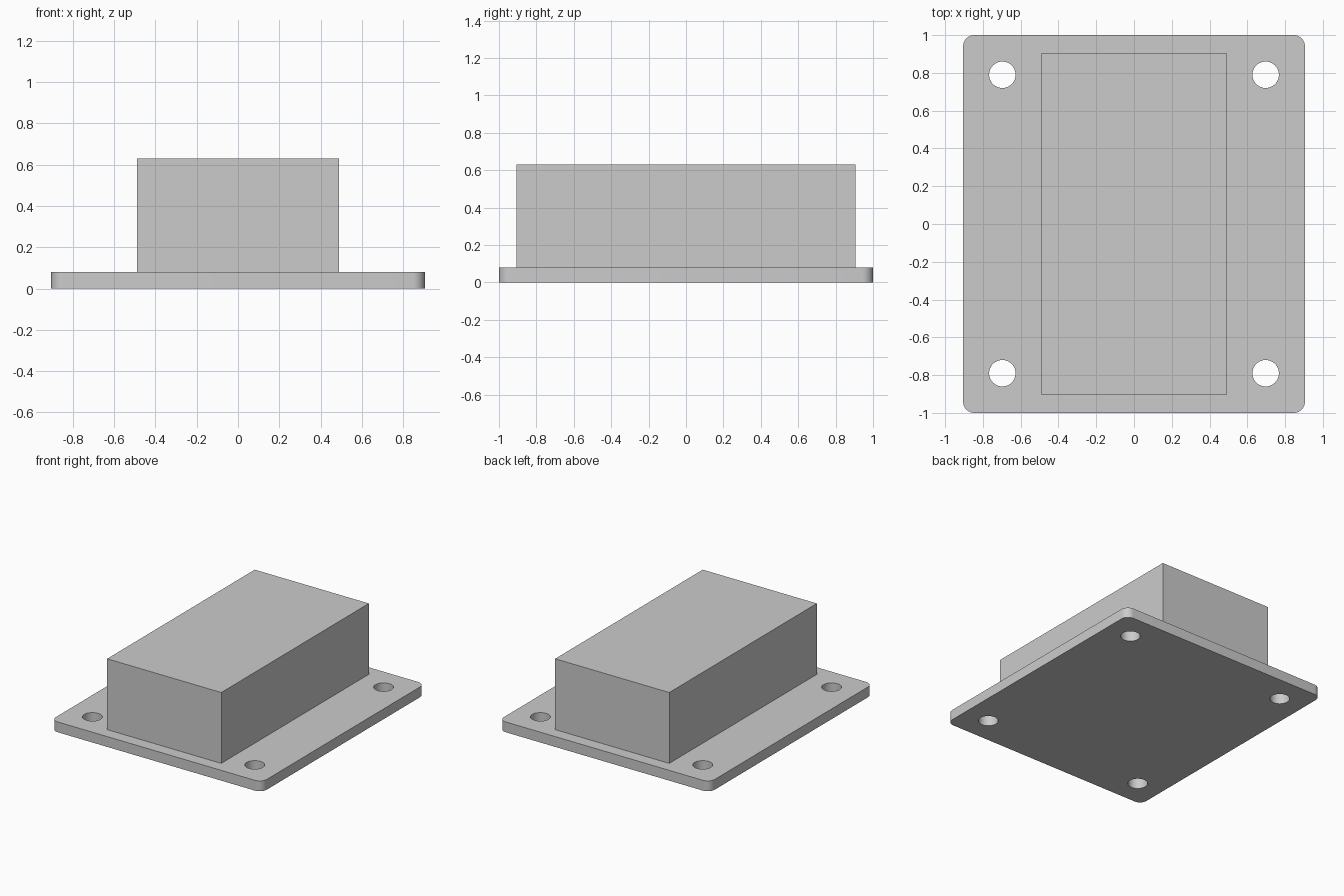
import bpy
import bmesh
from math import pi, cos, sin

if "Cube" in bpy.data.objects:
    bpy.data.objects.remove(bpy.data.objects["Cube"], do_unlink=True)

PLATE_X, PLATE_Y, PLATE_H = 0.905, 1.0, 0.08
BOX_X, BOX_Y, TOP = 0.49, 0.905, 0.63
CORNER_R, HOLE_R = 0.06, 0.07
HOLE_X, HOLE_Y = 0.697, 0.79

# Single grey finish
grey = bpy.data.materials.new("light grey")
grey.use_nodes = True
colour = (0.6, 0.6, 0.6, 1)
grey.diffuse_color = colour
grey.node_tree.nodes["Principled BSDF"].inputs["Base Color"].default_value = colour


def prism(name, outline, bottom, top):
    """Extrude a closed outline between two heights."""
    bm = bmesh.new()
    base = bm.faces.new([bm.verts.new((x, y, bottom)) for x, y in outline])
    side = bmesh.ops.extrude_face_region(bm, geom=[base], use_keep_orig=True)
    verts = [v for v in side["geom"] if isinstance(v, bmesh.types.BMVert)]
    bmesh.ops.translate(bm, verts=verts, vec=(0, 0, top - bottom))
    bmesh.ops.recalc_face_normals(bm, faces=bm.faces)
    mesh = bpy.data.meshes.new(name)
    bm.to_mesh(mesh)
    bm.free()
    mesh.materials.append(grey)
    obj = bpy.data.objects.new(name, mesh)
    bpy.context.collection.objects.link(obj)
    return obj


def arc(cx, cy, radius, start, sweep, steps):
    return [(cx + radius * cos(start + sweep * i / steps),
             cy + radius * sin(start + sweep * i / steps)) for i in range(steps + 1)]


# Base plate with rounded corners
outline = []
for i, (sx, sy) in enumerate([(1, 1), (-1, 1), (-1, -1), (1, -1)]):
    outline += arc(sx * (PLATE_X - CORNER_R), sy * (PLATE_Y - CORNER_R),
                   CORNER_R, i * pi / 2, pi / 2, 10)
plate = prism("base_plate", outline, 0, PLATE_H)

# Four mounting holes through the plate
for sx in (-1, 1):
    for sy in (-1, 1):
        circle = arc(sx * HOLE_X, sy * HOLE_Y, HOLE_R, 0, 2 * pi, 40)[:-1]
        cutter = prism("hole_cutter", circle, -0.1, PLATE_H + 0.1)
        cutter.hide_render = True
        cut = plate.modifiers.new("hole", 'BOOLEAN')
        cut.operation = 'DIFFERENCE'
        cut.solver = 'EXACT'
        cut.object = cutter
        bpy.ops.object.select_all(action='DESELECT')
        plate.select_set(True)
        bpy.context.view_layer.objects.active = plate
        bpy.ops.object.modifier_apply(modifier=cut.name)
        bpy.data.objects.remove(cutter, do_unlink=True)
bpy.ops.object.shade_smooth_by_angle(angle=pi / 6)

# Rectangular housing on the plate
prism("housing", [(-BOX_X, -BOX_Y), (BOX_X, -BOX_Y), (BOX_X, BOX_Y), (-BOX_X, BOX_Y)],
      PLATE_H, TOP)
